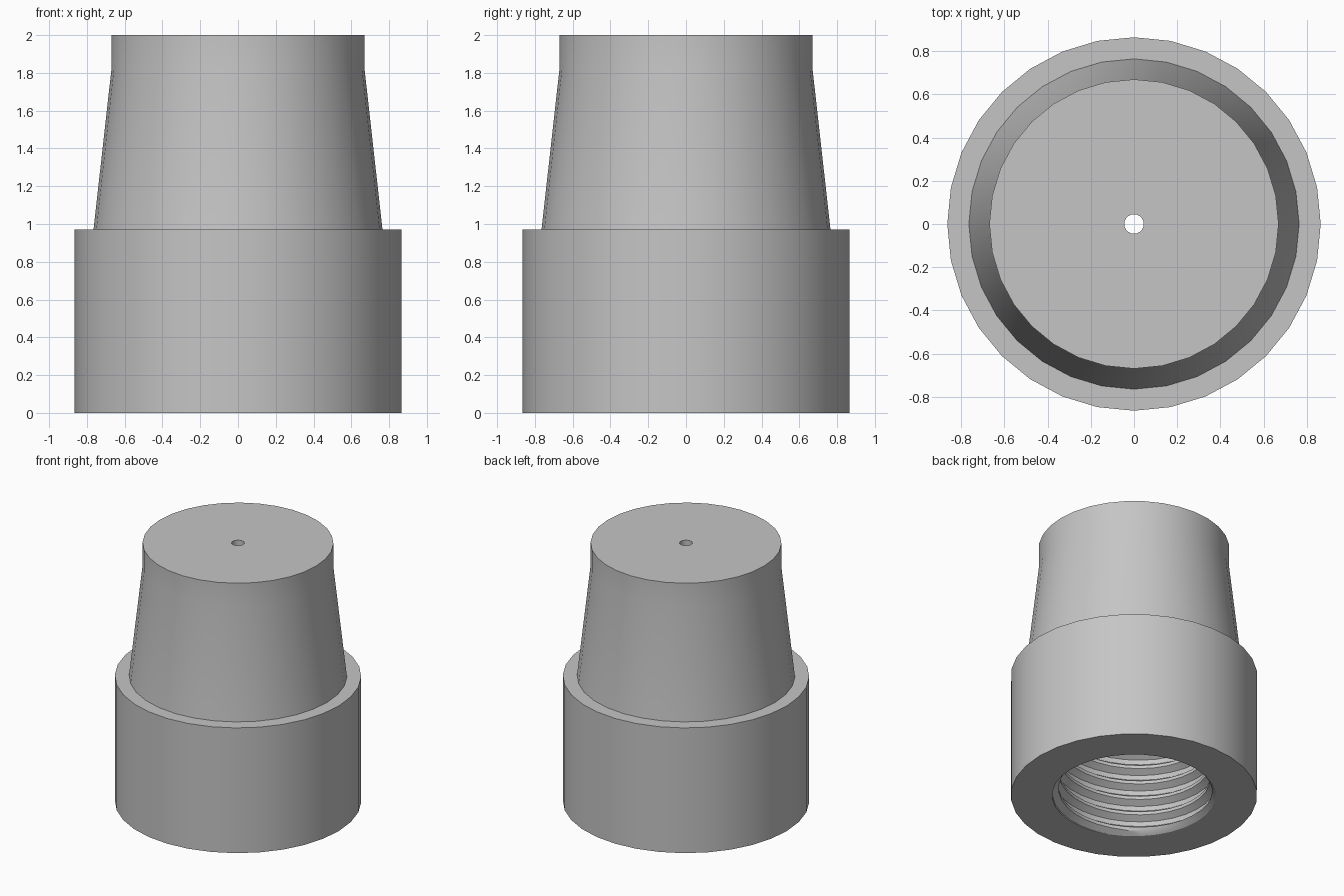
import bpy, bmesh, math

if "Cube" in bpy.data.objects:
    bpy.data.objects.remove(bpy.data.objects["Cube"])

SEG = 32          # sides around the axis
PITCH = 0.125     # thread spacing
DEPTH = 0.97      # depth of threaded socket
MAJOR, MINOR = 0.575, 0.53
HOLE = 0.045      # small through hole

grey = bpy.data.materials.new("grey plastic")
grey.diffuse_color = (0.56, 0.56, 0.56, 1)
grey.use_nodes = True
grey.node_tree.nodes["Principled BSDF"].inputs["Base Color"].default_value = grey.diffuse_color


def polar(r, a, z):
    return (r * math.cos(a), r * math.sin(a), z)


def finish(name, bm):
    bmesh.ops.remove_doubles(bm, verts=bm.verts, dist=1e-5)
    mesh = bpy.data.meshes.new(name)
    bm.to_mesh(mesh)
    bm.free()
    mesh.materials.append(grey)
    ob = bpy.data.objects.new(name, mesh)
    bpy.context.collection.objects.link(ob)
    bpy.ops.object.select_all(action='DESELECT')
    ob.select_set(True)
    bpy.context.view_layer.objects.active = ob
    bpy.ops.object.shade_smooth_by_angle(angle=math.radians(30))
    return ob


def grid(name, rows, point):
    """Skin a sheet around the axis; point(row, angle) gives each vertex."""
    bm = bmesh.new()
    cols = [[bm.verts.new(point(r, math.tau * j / SEG)) for r in rows]
            for j in range(SEG + 1)]
    for a, b in zip(cols, cols[1:]):
        for i in range(len(rows) - 1):
            bm.faces.new((a[i], b[i], b[i + 1], a[i + 1]))
    return finish(name, bm)


# Outer body: bottom rim, collar, tapered neck, flat top, through hole, socket ceiling
profile = [(MAJOR, 0), (0.865, 0), (0.865, 0.97), (0.765, 0.97), (0.67, 1.82),
           (0.67, 2), (HOLE, 2), (HOLE, DEPTH), (MAJOR, DEPTH)]
grid("body", profile, lambda p, a: polar(p[0], a, p[1]))

# Threaded socket: helical ridge standing in from the bore wall
STEPS = [(0.0, 0.0), (0.3, 0.0), (0.55, 1.0), (0.75, 1.0), (1.0, 0.0)]


def ridge(t):
    t %= 1.0
    for (t0, h0), (t1, h1) in zip(STEPS, STEPS[1:]):
        if t <= t1:
            return h0 + (h1 - h0) * (t - t0) / (t1 - t0)
    return 0.0


def thread_point(t, a):
    z = min(max((t + a / math.tau) * PITCH, 0), DEPTH)
    fade = min(1, z / 0.03, (DEPTH - z) / 0.03)
    return polar(MAJOR - (MAJOR - MINOR) * fade * ridge(z / PITCH - a / math.tau), a, z)


turns = range(-2, math.ceil(DEPTH / PITCH) + 1)
socket = grid("threaded_socket", [k + s[0] for k in turns for s in STEPS[:-1]], thread_point)
socket.data.flip_normals()  # face the axis
